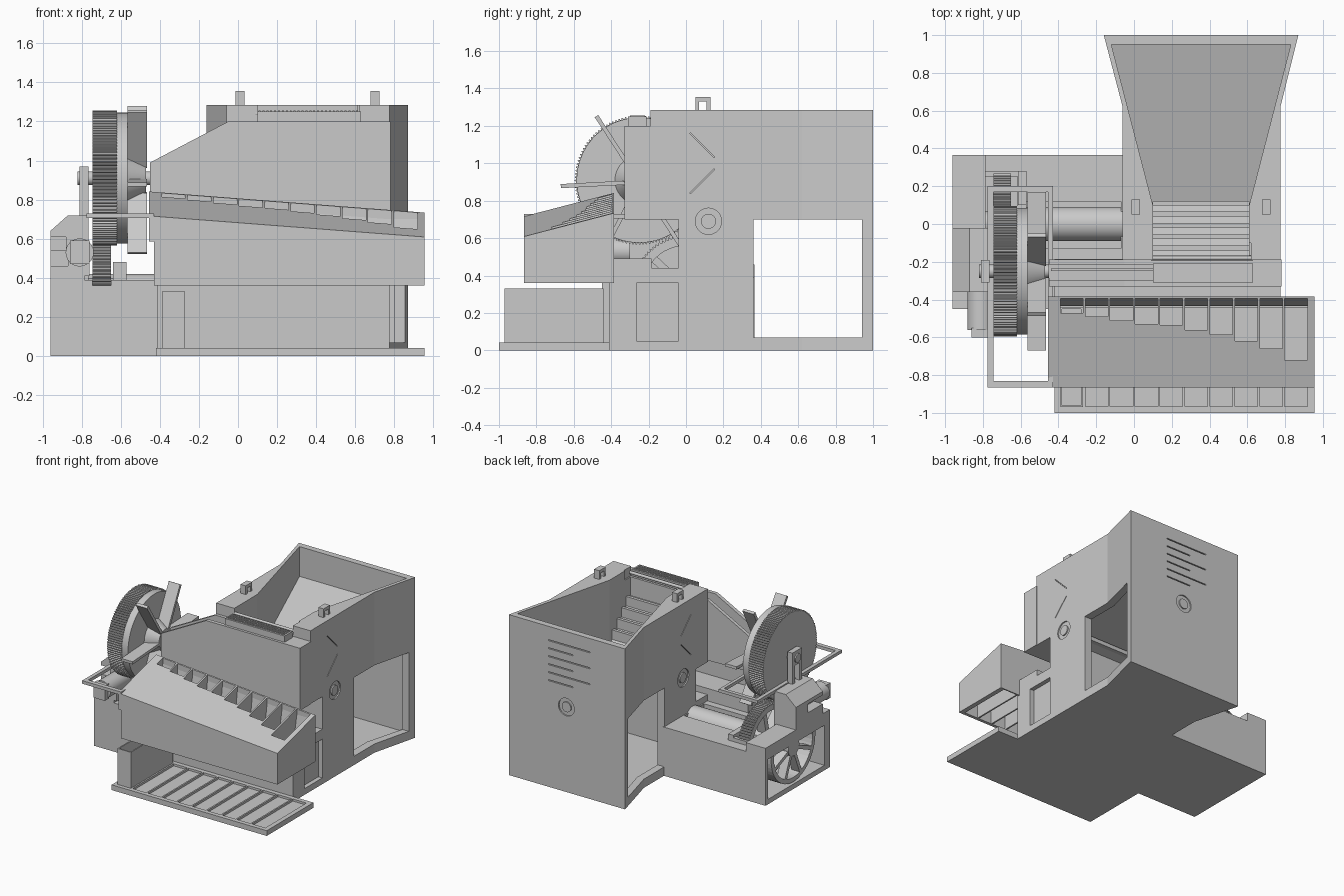
import bpy, bmesh
from math import sin, cos, pi, radians
from mathutils import Matrix

cube = bpy.data.objects.get("Cube")
if cube:
    bpy.data.objects.remove(cube, do_unlink=True)

grey = bpy.data.materials.new("plain grey")
grey.use_nodes = True
tone = (0.59, 0.59, 0.59, 1)
grey.diffuse_color = tone
next(n for n in grey.node_tree.nodes if n.type == 'BSDF_PRINCIPLED').inputs["Base Color"].default_value = tone


def finish(name, bm):
    bmesh.ops.recalc_face_normals(bm, faces=bm.faces)
    mesh = bpy.data.meshes.new(name)
    bm.to_mesh(mesh)
    bm.free()
    mesh.materials.append(grey)
    ob = bpy.data.objects.new(name, mesh)
    bpy.context.scene.collection.objects.link(ob)
    return ob


def solid(bm, low, high):
    a = [bm.verts.new(p) for p in low]
    b = [bm.verts.new(p) for p in high]
    bm.faces.new(a)
    bm.faces.new(b)
    for i in range(len(a)):
        j = (i + 1) % len(a)
        bm.faces.new((a[i], a[j], b[j], b[i]))


def loft(name, plan, bottom, top):
    """Upright solid over a plan; bottom and top are heights or functions of x, y."""
    f = lambda h: h if callable(h) else (lambda x, y: h)
    bm = bmesh.new()
    solid(bm, [(x, y, f(bottom)(x, y)) for x, y in plan], [(x, y, f(top)(x, y)) for x, y in plan])
    return finish(name, bm)


def rect(x0, x1, y0, y1):
    return [(x0, y0), (x1, y0), (x1, y1), (x0, y1)]


def box(name, x0, x1, y0, y1, z0, z1):
    return loft(name, rect(x0, x1, y0, y1), z0, z1)


def prism(name, pts, a, b, axis, scale=1):
    """Extrude a flat outline along x (points are y, z) or y (points are x, z)."""
    put = (lambda p, d: (d, p[0], p[1])) if axis == 'x' else (lambda p, d: (p[0], d, p[1]))
    mid = [sum(p[k] for p in pts) / len(pts) for k in (0, 1)]
    end = [[mid[k] + (p[k] - mid[k]) * scale for k in (0, 1)] for p in pts]
    bm = bmesh.new()
    solid(bm, [put(p, a) for p in pts], [put(p, b) for p in end])
    return finish(name, bm)


def ring(u, v, r, n=48, depth=0):
    out = []
    for i in range(n):
        q = r - (depth if i % 4 > 1 else 0)
        out.append((u + q * cos(2 * pi * i / n), v + q * sin(2 * pi * i / n)))
    return out


def join(name, parts):
    bm = bmesh.new()
    for p in parts:
        bm.from_mesh(p.data)
        bpy.data.objects.remove(p, do_unlink=True)
    return finish(name, bm)


def cut(target, *cutters):
    for c in cutters:
        m = target.modifiers.new("cut", 'BOOLEAN')
        m.operation, m.solver, m.object = 'DIFFERENCE', 'EXACT', c
        deps = bpy.context.evaluated_depsgraph_get()
        mesh = bpy.data.meshes.new_from_object(target.evaluated_get(deps))
        target.modifiers.clear()
        target.data = mesh
        bpy.data.objects.remove(c, do_unlink=True)
    return target


def hoop(name, u, v, outer, inner, a, b, axis):
    return cut(prism(name, ring(u, v, outer), a, b, axis),
               prism("cut", ring(u, v, inner), a - .1, b + .1, axis))


def smooth(ob, angle=35):
    bpy.ops.object.select_all(action='DESELECT')
    ob.select_set(True)
    bpy.context.view_layer.objects.active = ob
    bpy.ops.object.shade_smooth_by_angle(angle=radians(angle))


# Main housing with hopper, hollow underside, side windows and front recess
floor_z = lambda x, y: 0.8 + 0.29 * (y - 0.1)
housing = loft("main_housing", [(-.06, -.19), (.775, -.19), (.775, .62), (.87, 1), (-.16, 1), (-.06, .62)], 0, 1.285)
cut(housing,
    loft("cut", [(.1, .1), (.61, .1), (.83, .95), (-.12, .95)], floor_z, 1.5),
    box("cut", .1, .61, -.17, .12, .72, 1.5),
    box("cut", .1, .62, -.3, -.1, 1.21, 1.5),
    loft("cut", [(0, 0), (.71, 0), (.71, .62), (.8, .95), (-.09, .95), (0, .62)], .05,
         lambda x, y: min(floor_z(x, y) - .07, .9)),
    box("cut", -1, 1, .36, .94, .07, .7),
    box("cut", -1, 1, -.4, -.04, .44, .7),
    box("cut", .74, 1, -.265, -.04, .05, .36))

# Shallow grooves: ring badges, chevrons and vent slits
for x0, x1 in ((.765, .9), (-.2, -.05)):
    marks = [hoop("groove", .12, .69, .07, .04, x0, x1, 'x')]
    for s in (1, -1):
        marks.append(prism("groove", [(.02, 1 + s * .16), (.15, 1 + s * .03), (.154, 1 + s * .034),
                                      (.024, 1 + s * .164)], x0, x1, 'x'))
    cut(housing, join("grooves", marks))
slits = [box("slit", .15 if i % 2 == 0 else .3, .52, .985, 1.1, 1.17 - .064 * i, 1.178 - .064 * i) for i in range(6)]
cut(housing, join("slits", slits), hoop("groove", .36, .68, .07, .04, .99, 1.1, 'y'))

# Stepped conveyor at the bottom of the hopper
prism("conveyor_belt", [(.1, .72), (.1, .76), (-.17, 1.06), (-.17, .72)], .1, .61, 'x')
for i in range(4):
    y = .05 - .06 * i
    z = .82 + 1.1 * (.1 - y)
    box("conveyor_slat", .1, .61, y - .01, y + .015, z - .08, z)
smooth(prism("lip_rod", ring(-.18, 1.24, .012, 16), .09, .63, 'x'))
box("lip_bar", .1, .63, -.31, -.21, 1.2, 1.25)
for i in range(26):
    box("lip_rib", .105 + .02 * i, .115 + .02 * i, -.3, -.22, 1.25, 1.255)

# Lid handles
for x in (.01, .7):
    handle = box("lid_handle", x - .023, x + .023, .05, .13, 1.275, 1.355)
    cut(handle, box("cut", x - .1, x + .1, .07, .11, 1.2, 1.33))

# Front guide plate with an open channel behind its face
plate = prism("guide_plate", [(-.45, .72), (-.45, .99), (-.05, 1.2), (.78, 1.2), (.78, .7)], -.33, -.188, 'y')
cut(plate, prism("cut", [(-.6, .84), (-.6, 1.4), (.62, 1.4), (.62, .76)], -.3, -.215, 'y'))
box("channel_rail", -.44, .62, -.25, -.235, .77, .9)

# Lower front wall
front = box("front_base", -.42, .775, -.41, -.185, 0, .49)
cut(front, box("cut", .74, 1, -.265, -.1, .05, .36))

# Sorting chute: sloped roof, ten cells open below, ten growing slots
roof = lambda x, y: .84 - .0765 * (x + .45) + .26 * (y + .39)
chute = loft("sorting_chute", rect(-.43, .955, -.865, -.385), .36, roof)
slot_ends = (-.47, -.49, -.51, -.53, -.535, -.56, -.585, -.62, -.66, -.72)
cells, slots, cups = [], [], []
for i, end in enumerate(slot_ends):
    x = -.39 + .132 * i
    cells.append(loft("cell", rect(x, x + .12, -.84, -.395), .3, lambda u, v: roof(u, v) - .03))
    slots.append(box("slot", x, x + .12, end, -.395, .5, 1))
    cups.append(box("cup", x, x + .12, -.965, -.445, .025, .2))
cut(chute, join("cells", cells), join("slots", slots))
loft("chute_roof_edge", rect(-.455, -.43, -.865, -.385), lambda x, y: roof(x, y) - .13, roof)
loft("chute_deflector", rect(-.4, .925, -.435, -.39), .45, lambda x, y: roof(x, y) - .01 if y > -.41 else .5)

# Collecting tray with ten recesses, and one open bin standing in it
tray = box("collecting_tray", -.42, .955, -1, -.41, 0, .042)
cut(tray, join("cups", cups))
bin_box = box("coin_bin", -.39, -.27, -.97, -.44, .03, .33)
cut(bin_box, box("cut", -.38, -.28, -.96, -.45, .045, .5))

# Drive base on the side, hollow, open outward and above the gear
base = loft("drive_base", [(-.96, -.45), (-.41, -.45), (-.41, -.3), (-.05, -.3), (-.05, .365), (-.96, .365)], 0, .39)
cut(base,
    box("cut", -1.1, -.6, -.38, .335, .04, .36),
    box("cut", -.79, -.62, -.32, .27, .2, .6),
    box("cut", -.745, -.65, -.6, -.3, .36, .6),
    box("cut", -.57, -.07, -.13, .12, .2, .6))
box("outer_ledge", -.96, -.785, -.45, .365, .38, .46)
box("gear_guard_back", -.79, -.57, .25, .28, .38, .42)
box("gear_guard_side", -.615, -.57, .1, .28, .38, .44)
box("gear_guard_front", -.64, -.57, -.37, -.3, .36, .48)
smooth(prism("drive_motor", ring(0, .33, .09), -.6, -.06, 'x'))


def radial(name, x0, x1, y, z, r0, r1, half, angle):
    ob = box(name, x0, x1, r0, r1, -half, half)
    ob.data.transform(Matrix.Translation((0, y, z)) @ Matrix.Rotation(angle, 4, 'X'))


# Lower gear, its axle, and the spoked wheel filling the side opening
lower = prism("lower_gear", ring(0, .33, .285, 360, .01), -.745, -.65, 'x')
cut(lower, prism("cut", ring(0, .33, .23), -.9, -.5, 'x'))
smooth(prism("lower_axle", ring(0, .33, .07, 32), -.955, -.6, 'x'))
wheel = hoop("side_wheel", 0, .33, .28, .245, -.95, -.8, 'x')
cut(wheel, box("cut", -1, -.7, -1, 1, .38, 1))
for k in range(6):
    radial("gear_spoke", -.735, -.66, 0, .33, .05, .24, .02, k * pi / 3 + .3)
for k in range(4):
    radial("wheel_spoke", -.95, -.88, 0, .33, .05, .26, .014, pi + (k + .5) * pi / 4)

# Upper gear, backing disc, hub and six paddles
gy, gz = -.25, .91
prism("upper_gear", ring(gy, gz, .345, 480, .009), -.745, -.62, 'x')
smooth(prism("backing_disc", ring(gy, gz, .335, 64), -.62, -.565, 'x'))
smooth(prism("paddle_hub", ring(gy, gz, .13), -.565, -.47, 'x', .6))
smooth(prism("main_shaft", ring(gy, gz, .035, 24), -.82, -.45, 'x'))
for k in range(6):
    radial("paddle", -.565, -.465, gy, gz - .01, .08, .42, .011, k * pi / 3 + radians(3))

# Shaft support and worm drive at the outer side
stand = box("shaft_stand", -.81, -.765, -.31, -.19, .66, .97)
cut(stand, box("cut", -.9, -.7, -.28, -.22, .6, .86))
block = prism("worm_housing", [(-.96, .38), (-.96, .64), (-.87, .72), (-.765, .72), (-.765, .38)], -.36, -.02, 'y')
cut(block, box("cut", -1, -.88, -.4, -.17, .54, .61))
smooth(prism("worm_motor", ring(-.81, .53, .072, 24), -.56, -.3, 'y'))
box("worm_motor_cap", -.86, -.76, -.6, -.55, .47, .59)
box("worm_motor_foot", -.87, -.76, -.45, -.36, .41, .5)

# Rectangular guard frame round the paddles
frame = box("guard_frame", -.775, -.43, -.865, .2, .705, .73)
cut(frame, box("cut", -.745, -.455, -.83, .17, .6, .8))
